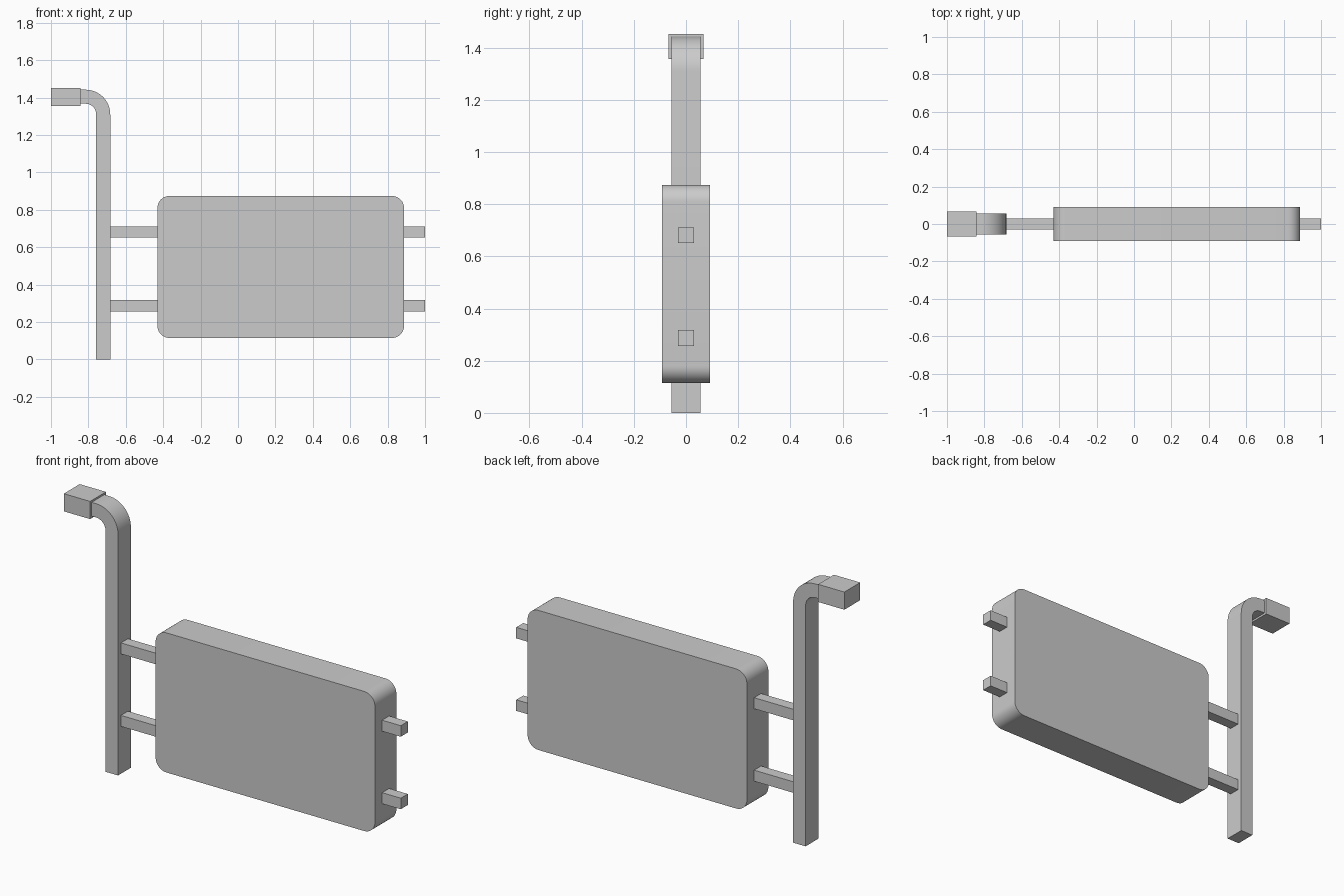
import bpy, bmesh
from math import cos, sin, radians

if "Cube" in bpy.data.objects:
    bpy.data.objects.remove(bpy.data.objects["Cube"])


def arc(cx, cz, r, a0, a1, n):
    """Points on an arc in the XZ plane, angles in degrees."""
    angles = [radians(a0 + (a1 - a0) * i / n) for i in range(n + 1)]
    return [(cx + r * cos(a), cz + r * sin(a)) for a in angles]


def finish(name, bm):
    bmesh.ops.recalc_face_normals(bm, faces=bm.faces[:])
    mesh = bpy.data.meshes.new(name)
    bm.to_mesh(mesh)
    bm.free()
    ob = bpy.data.objects.new(name, mesh)
    bpy.context.collection.objects.link(ob)
    bpy.ops.object.select_all(action='DESELECT')
    ob.select_set(True)
    bpy.context.view_layer.objects.active = ob
    bpy.ops.object.shade_smooth_by_angle(angle=radians(30))
    return ob


def prism(name, outline, half):
    """Extrude an XZ outline symmetrically along y."""
    bm = bmesh.new()
    face = bm.faces.new([bm.verts.new((x, -half, z)) for x, z in outline])
    ext = bmesh.ops.extrude_face_region(bm, geom=[face])
    verts = [v for v in ext['geom'] if isinstance(v, bmesh.types.BMVert)]
    bmesh.ops.translate(bm, verts=verts, vec=(0, 2 * half, 0))
    return finish(name, bm)


def box(name, x0, x1, half, z0, z1):
    return prism(name, [(x0, z0), (x1, z0), (x1, z1), (x0, z1)], half)


# Rounded panel
X0, X1, Z0, Z1, R = -0.431, 0.888, 0.115, 0.874, 0.065
corners = [(X1 - R, Z1 - R), (X0 + R, Z1 - R), (X0 + R, Z0 + R), (X1 - R, Z0 + R)]
outline = []
for i, (cx, cz) in enumerate(corners):
    outline += arc(cx, cz, R, 90 * i, 90 * i + 90, 10)
prism("panel", outline, 0.092)

# Post with a bent top: flat bar swept round a quarter turn
BX, BZ, RO, RI = -0.815, 1.31, 0.132, 0.057
outer = arc(BX, BZ, RO, 0, 90, 16)
inner = arc(BX, BZ, RI, 90, 0, 16)
prism("bent_post",
      [(BX + RI, 0), (BX + RO, 0)] + outer
      + [(-0.845, BZ + RO), (-0.845, BZ + RI)] + inner, 0.055)

# Grip on the bent end
box("grip", -1.0, -0.842, 0.068, 1.356, 1.452)

# Rails: link to the post on the left, short stubs on the right
for level, z in (("lower", 0.287), ("upper", 0.681)):
    box(f"{level}_link_rail", BX + RO, X0, 0.03, z - 0.03, z + 0.03)
    box(f"{level}_end_stub", X1, 1.0, 0.03, z - 0.03, z + 0.03)
